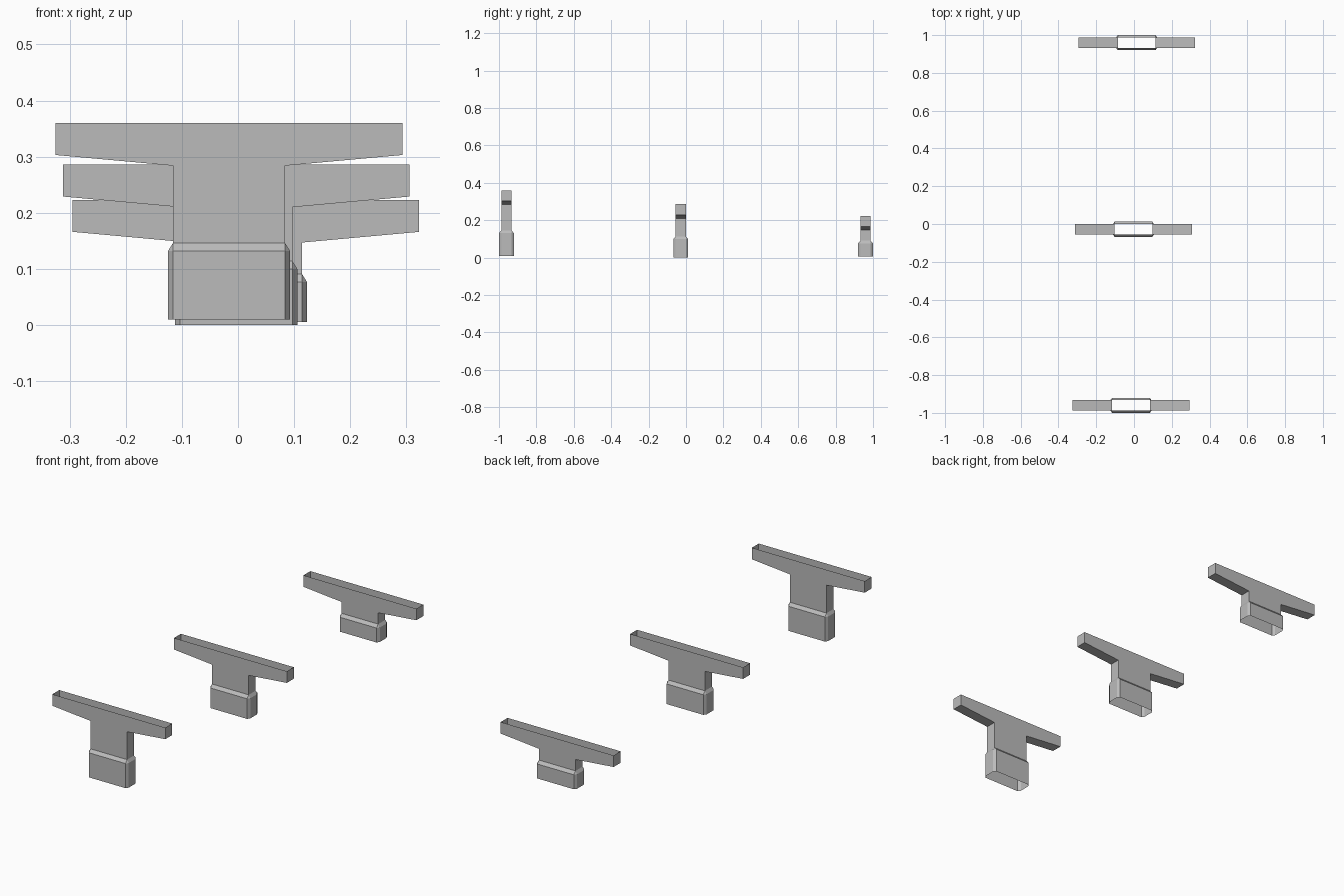
import bpy, bmesh

if "Cube" in bpy.data.objects:
    bpy.data.objects.remove(bpy.data.objects["Cube"])

concrete = bpy.data.materials.new("concrete grey")
concrete.diffuse_color = (0.5, 0.5, 0.5, 1)
concrete.use_nodes = True
concrete.node_tree.nodes["Principled BSDF"].inputs["Base Color"].default_value = concrete.diffuse_color

SX, SY = 0.100, 0.027      # stem half width and half depth
BX, BY = 0.109, 0.040      # base half width and half depth
ARM = 0.309                # half length of the cap


def make_object(name, bm, loc):
    bmesh.ops.remove_doubles(bm, verts=bm.verts, dist=1e-5)
    bmesh.ops.recalc_face_normals(bm, faces=bm.faces)
    me = bpy.data.meshes.new(name)
    bm.to_mesh(me)
    bm.free()
    me.materials.append(concrete)
    ob = bpy.data.objects.new(name, me)
    ob.location = loc
    bpy.context.collection.objects.link(ob)


def pier(name, cx, cy, bottom, shoulder, top):
    bm = bmesh.new()

    def face(*pts):
        bm.faces.new([bm.verts.new(p) for p in pts])

    z0, z1, z2 = bottom, shoulder - 0.0145, shoulder
    tip, root = top - 0.057, top - 0.076

    # hollow T-shaped stem and cap, open at top and bottom
    half = [(SX, z2), (SX, root), (ARM, tip), (ARM, top)]
    outline = half + [(-x, z) for x, z in reversed(half)]
    for y in (-SY, SY):
        face(*[(x, y, z) for x, z in outline])
    for s in (-1, 1):
        for (xa, za), (xb, zb) in zip(half, half[1:]):
            face((s * xa, -SY, za), (s * xb, -SY, zb),
                 (s * xb, SY, zb), (s * xa, SY, za))

    # octagonal base collar with a sloped shoulder
    ring = [(SX, -BY), (BX, -SY), (BX, SY), (SX, BY),
            (-SX, BY), (-BX, SY), (-BX, -SY), (-SX, -BY)]
    for i, a in enumerate(ring):
        b = ring[(i + 1) % 8]
        face((*a, z0), (*b, z0), (*b, z1), (*a, z1))
        # each ring corner leans in to the nearest stem corner
        ta, tb = [(SX if p[0] > 0 else -SX, SY if p[1] > 0 else -SY) for p in (a, b)]
        if ta == tb:
            face((*a, z1), (*b, z1), (*ta, z2))
        else:
            face((*a, z1), (*b, z1), (*tb, z2), (*ta, z2))
    make_object(name, bm, (cx, cy, 0))


pier("tall_pier", -0.016, -0.960, 0.010, 0.146, 0.360)
pier("middle_pier", -0.003, -0.028, 0.000, 0.114, 0.286)
pier("short_pier", 0.014, 0.960, 0.005, 0.091, 0.223)
